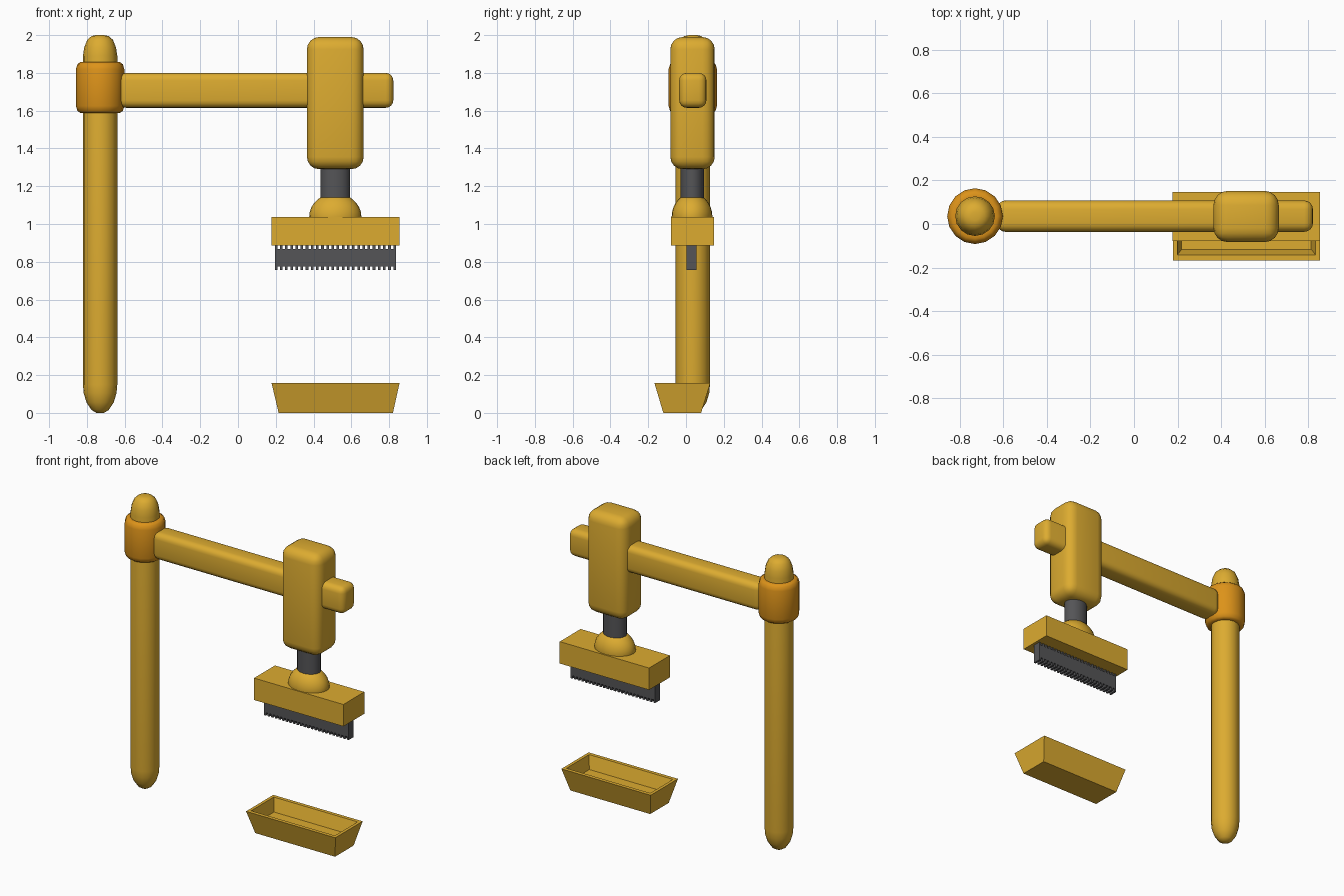
import bpy, bmesh, math

if "Cube" in bpy.data.objects:
    bpy.data.objects.remove(bpy.data.objects["Cube"])

def mat(name, col):
    m = bpy.data.materials.new(name)
    m.diffuse_color = (*col, 1)
    m.use_nodes = True
    m.node_tree.nodes["Principled BSDF"].inputs["Base Color"].default_value = m.diffuse_color
    return m

GOLD = mat("gold", (0.72, 0.41, 0.03))
ORANGE = mat("orange", (0.72, 0.29, 0.01))
DARK = mat("dark_grey", (0.09, 0.09, 0.095))
CY = 0.036  # shared depth centre of the stand

def finish(name, bm, material, smooth=None):
    bmesh.ops.recalc_face_normals(bm, faces=bm.faces[:])
    me = bpy.data.meshes.new(name)
    bm.to_mesh(me)
    bm.free()
    me.materials.append(material)
    ob = bpy.data.objects.new(name, me)
    bpy.context.collection.objects.link(ob)
    if smooth:
        bpy.ops.object.select_all(action='DESELECT')
        ob.select_set(True)
        bpy.context.view_layer.objects.active = ob
        bpy.ops.object.shade_smooth_by_angle(angle=math.radians(smooth))
    return ob

def box(name, x, y, z, material, bevel=0):
    bm = bmesh.new()
    bmesh.ops.create_cube(bm, size=1)
    for v in bm.verts:
        v.co = [r[0] if c < 0 else r[1] for c, r in zip(v.co, (x, y, z))]
    if bevel:
        bmesh.ops.bevel(bm, geom=bm.edges[:], offset=bevel, segments=4,
                        profile=0.5, affect='EDGES', clamp_overlap=True)
    return finish(name, bm, material, 40 if bevel else None)

def lathe(name, profile, cx, cy, sides, material, sy=1.0, closed=False):
    bm = bmesh.new()
    rings = []
    for r, z in profile:
        rings.append([bm.verts.new((cx + r * math.cos(2 * math.pi * i / sides),
                                    cy + sy * r * math.sin(2 * math.pi * i / sides), z))
                      for i in range(sides)])
    pairs = list(zip(rings, rings[1:]))
    if closed:
        pairs.append((rings[-1], rings[0]))
    else:
        bm.faces.new(rings[0])
        bm.faces.new(rings[-1])
    for a, b in pairs:
        for i in range(sides):
            j = (i + 1) % sides
            bm.faces.new((a[i], a[j], b[j], b[i]))
    return finish(name, bm, material, 40)

# Upright post with rounded ends
lathe("post", [(0.02, 0), (0.045, 0.015), (0.072, 0.055), (0.087, 0.105), (0.091, 0.15),
               (0.091, 1.89), (0.084, 1.935), (0.068, 1.975), (0.045, 1.995), (0.02, 2.0)],
      -0.73, CY, 16, GOLD)

# Orange collar clamping the arm to the post
lathe("collar", [(0.09, 1.588), (0.105, 1.588), (0.12, 1.598), (0.128, 1.625),
                 (0.128, 1.82), (0.12, 1.846), (0.105, 1.857), (0.09, 1.857)],
      -0.73, CY, 16, ORANGE, closed=True)

# Horizontal arm and the head it passes through
box("arm", (-0.63, 0.822), (-0.036, 0.108), (1.615, 1.80), GOLD, 0.04)
box("head", (0.365, 0.665), (-0.083, 0.152), (1.29, 1.99), GOLD, 0.065)

# Shaft and dome joint, both slightly flattened in depth
lathe("shaft", [(0.078, 1.08), (0.078, 1.33)], 0.515, 0.033, 24, DARK, 0.8)
dome = [(0.138 * math.cos(a), 1.04 + 0.122 * math.sin(a))
        for a in (math.radians(d) for d in (-15, 0, 12, 24, 36, 48, 56))]
lathe("dome_joint", dome, 0.515, 0.032, 24, GOLD, 0.78)

# Brush block
box("brush_block", (0.177, 0.854), (-0.079, 0.147), (0.886, 1.036), GOLD)

# Bristle strip with teeth along the top and bottom edges
def bristles(x0, x1, y0, y1, z0, z1, n, depth):
    step = (x1 - x0) / (2 * n - 1)
    bottom, top = [], []
    for i in range(2 * n - 1):
        d = depth if i % 2 else 0
        for x in (x0 + i * step, x0 + (i + 1) * step):
            bottom.append((x, z0 + d))
            top.append((x, z1 - d))
    bm = bmesh.new()
    face = bm.faces.new([bm.verts.new((x, y0, z)) for x, z in bottom + top[::-1]])
    ext = bmesh.ops.extrude_face_region(bm, geom=[face], use_keep_orig=True)
    for v in ext["geom"]:
        if isinstance(v, bmesh.types.BMVert):
            v.co.y = y1
    finish("bristles", bm, DARK)

bristles(0.195, 0.836, 0.003, 0.056, 0.756, 0.888, 24, 0.02)

# Open tapered trough: outer base, outer rim, inner rim, inner floor
def trough(loops):
    bm = bmesh.new()
    rings = [[bm.verts.new(p) for p in ((x0, y0, z), (x1, y0, z), (x1, y1, z), (x0, y1, z))]
             for x0, x1, y0, y1, z in loops]
    for a, b in zip(rings, rings[1:]):
        for i in range(4):
            j = (i + 1) % 4
            bm.faces.new((a[i], a[j], b[j], b[i]))
    bm.faces.new(rings[0])
    bm.faces.new(rings[-1])
    finish("trough", bm, GOLD)

trough([(0.215, 0.82, -0.12, 0.08, 0), (0.178, 0.855, -0.167, 0.128, 0.157),
        (0.199, 0.834, -0.142, 0.103, 0.157), (0.219, 0.814, -0.116, 0.077, 0.07)])
